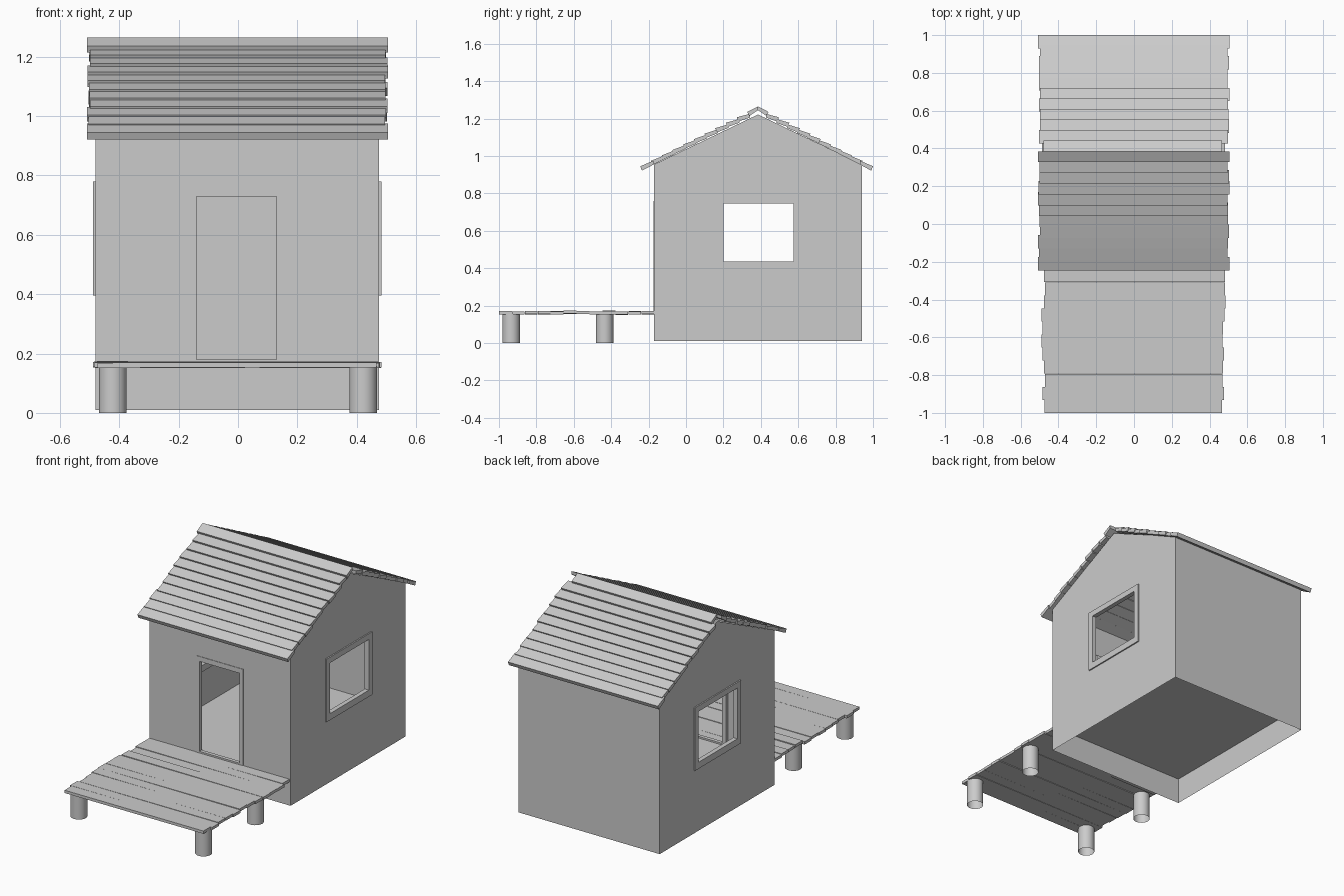
import bpy, bmesh, random
from mathutils import Vector

if "Cube" in bpy.data.objects:
    bpy.data.objects.remove(bpy.data.objects["Cube"])

random.seed(4)
RIDGE = 0.385


def finish(bm, name, smooth=False):
    bmesh.ops.recalc_face_normals(bm, faces=bm.faces)
    me = bpy.data.meshes.new(name)
    bm.to_mesh(me)
    bm.free()
    ob = bpy.data.objects.new(name, me)
    bpy.context.collection.objects.link(ob)
    if smooth:
        bpy.context.view_layer.objects.active = ob
        ob.select_set(True)
        bpy.ops.object.shade_smooth_by_angle()
        ob.select_set(False)
    return ob


def prism(bm, pts_a, pts_b):
    """Solid between two matching end outlines."""
    a = [bm.verts.new(p) for p in pts_a]
    b = [bm.verts.new(p) for p in pts_b]
    n = len(a)
    bm.faces.new(a)
    bm.faces.new(b[::-1])
    for i in range(n):
        bm.faces.new((a[i], b[i], b[(i + 1) % n], a[(i + 1) % n]))


def x_prism(bm, profile, x0, x1):
    prism(bm, [(x0, y, z) for y, z in profile], [(x1, y, z) for y, z in profile])


def rect(u0, u1, v0, v1):
    return [(u0, v0), (u1, v0), (u1, v1), (u0, v1)]


def sheet_with_hole(bm, outer, hole, place):
    """Thin wall: outer starts bottom left, bottom right; gable points go on top."""
    o = [bm.verts.new(place(*p)) for p in outer]
    h = [bm.verts.new(place(*p)) for p in hole]
    bm.faces.new((o[0], o[1], h[1], h[0]))
    bm.faces.new((o[1], o[2], h[2], h[1]))
    bm.faces.new(o[2:] + [h[3], h[2]])
    bm.faces.new((o[-1], o[0], h[0], h[3]))


def frame(name, outer, inner, place, d0, d1):
    """Rectangular surround with depth from d0 to d1."""
    bm = bmesh.new()
    rings = [[bm.verts.new(place(u, v, d)) for u, v in r]
             for r, d in ((outer, d0), (outer, d1), (inner, d1), (inner, d0))]
    for k in range(4):
        a, b = rings[k], rings[(k + 1) % 4]
        for i in range(4):
            j = (i + 1) % 4
            bm.faces.new((a[i], a[j], b[j], b[i]))
    return finish(bm, name)


# Walls: gables with window openings, front with doorway, plain back, raised floor
XL, XR, YF, YB, Z0, ZE, ZA = -0.48, 0.475, -0.17, 0.94, 0.01, 0.955, 1.222
window_hole = rect(0.20, 0.575, 0.435, 0.745)
window_outer = rect(0.165, 0.61, 0.395, 0.78)
door_hole = rect(-0.14, 0.13, 0.18, 0.73)
door_outer = rect(-0.165, 0.155, 0.17, 0.76)
gable = [(YF, Z0), (YB, Z0), (YB, ZE), (RIDGE, ZA), (YF, ZE)]
bm = bmesh.new()
for x in (XL, XR):
    sheet_with_hole(bm, gable, window_hole, lambda u, v: (x, u, v))
sheet_with_hole(bm, rect(XL, XR, Z0, ZE), door_hole, lambda u, v: (u, YF, v))
bm.faces.new([bm.verts.new((u, YB, v)) for u, v in rect(XL, XR, Z0, ZE)])
bmesh.ops.remove_doubles(bm, verts=bm.verts, dist=0.0005)
finish(bm, "walls")

bm = bmesh.new()
bm.faces.new([bm.verts.new((u, v, 0.17)) for u, v in rect(XL, XR, YF, YB)])
finish(bm, "floor")

# Window and door surrounds
for side, x, s in (("left", XL, -1), ("right", XR, 1)):
    frame(side + "_window_frame", window_outer, window_hole,
          lambda u, v, d: (x + s * d, u, v), 0.008, -0.02)
frame("door_frame", door_outer, door_hole, lambda u, v, d: (u, YF - d, v), 0.003, -0.02)

# Roof: overlapping boards, stepping out more strongly towards the ridge
N = 11
for name, eave, side in (("front_roof_boards", -0.245, 1), ("back_roof_boards", 1.0, -1)):
    bm = bmesh.new()
    run = abs(RIDGE - eave)
    top = lambda t: 0.945 + 0.32 * t
    for i in range(N):
        t0, t1 = i / N, min((i + 1.25) / N, 1.0)
        y0, y1 = eave + side * run * t0, eave + side * run * t1
        drop = 0.006 + 0.014 * i / N
        if i == N - 1:
            drop = 0.0
        low = 0.02 if i else 0.021
        za, zb = top(t0), top(t1) - drop
        lean = 0.010 * side
        profile = [(y0, za), (y0 + lean, za - low - 0.002),
                   (y1, zb - low), (y1, zb)]
        jl, jr = (random.uniform(-0.006, 0.006) for _ in range(2))
        x0, x1 = -0.503 + jl, 0.500 + jr
        if i == N - 1 and side < 0:
            x0, x1 = -0.478, 0.465
        elif i == 0 or i == N - 1:
            x0, x1 = -0.509, 0.505
        x_prism(bm, profile, x0, x1)
    finish(bm, name)

# Deck: planks with uneven ends and slight height differences
bm = bmesh.new()
M = 12
w = 0.83 / M
for i in range(M):
    y0 = -1.0 + i * w
    dz = random.uniform(-0.002, 0.002)
    tilt = random.uniform(-0.002, 0.002)
    xl = -0.48 + random.uniform(-0.01, 0.01)
    xr = 0.475 + random.uniform(-0.01, 0.01)
    ends = []
    for x, t in ((xl, tilt), (xr, -tilt)):
        ends.append([(x, y, z + dz + t) for y, z in rect(y0, y0 + w - 0.0005, 0.154, 0.171)])
    prism(bm, *ends)
finish(bm, "deck_planks")

# Deck posts: open round tubes
for row, y in (("front", -0.935), ("rear", -0.435)):
    for side, x in (("left", -0.422), ("right", 0.422)):
        bm = bmesh.new()
        bmesh.ops.create_cone(bm, cap_ends=False, segments=24,
                              radius1=0.047, radius2=0.047, depth=0.156)
        bmesh.ops.translate(bm, verts=bm.verts, vec=Vector((x, y, 0.078)))
        finish(bm, f"{row}_{side}_post", smooth=True)
